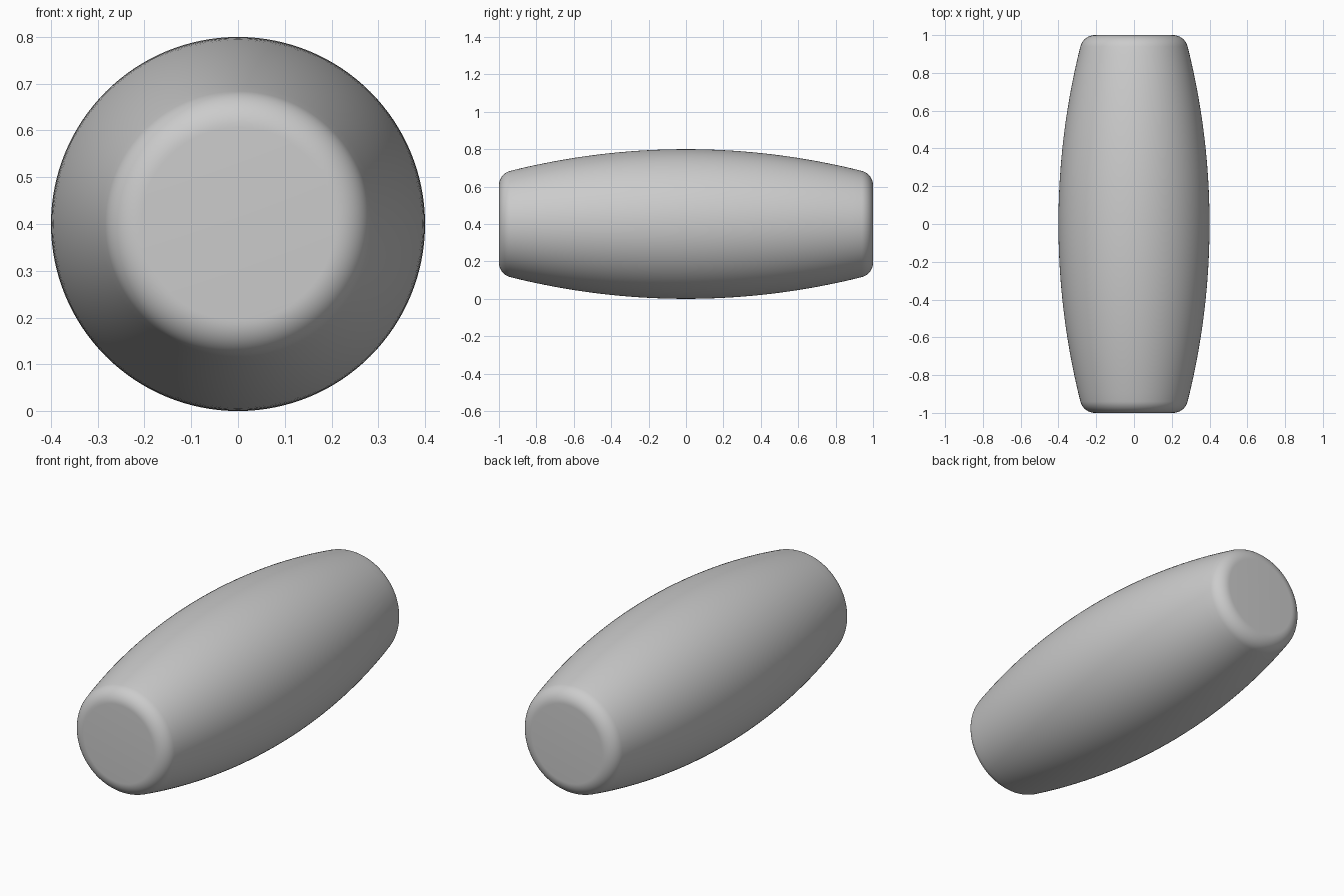
import bpy
import bmesh
from math import sin, cos, sqrt, atan2, pi, radians
from mathutils import Matrix, Vector

cube = bpy.data.objects.get("Cube")
if cube:
    bpy.data.objects.remove(cube, do_unlink=True)

# Main dimensions
HALF_LENGTH = 1.0
MAX_RADIUS = 0.4
ARC = 3.86       # radius of the bulging side
FILLET = 0.08    # radius of the rounded end rims
SEGMENTS = 128

# Material
grey = bpy.data.materials.new("plain_grey")
grey.use_nodes = True
colour = (0.6, 0.6, 0.6, 1)
grey.diffuse_color = colour
grey.node_tree.nodes["Principled BSDF"].inputs["Base Color"].default_value = colour

# Half profile as (radius, y): bulging side, then a rim tangent to side and cap
rim_y = HALF_LENGTH - FILLET
arc_centre = MAX_RADIUS - ARC
rim_r = arc_centre + sqrt((ARC - FILLET) ** 2 - rim_y ** 2)
tangent = atan2(rim_y, rim_r - arc_centre)

half = []
for i in range(1, 21):
    a = tangent * i / 20
    half.append((arc_centre + ARC * cos(a), ARC * sin(a)))
for i in range(1, 13):
    a = tangent + (pi / 2 - tangent) * i / 12
    half.append((rim_r + FILLET * cos(a), rim_y + FILLET * sin(a)))

# Mirror the profile to both ends
profile = [(r, -y) for r, y in reversed(half)] + [(MAX_RADIUS, 0)] + half

# Spin the profile around the long axis and close the flat ends
bm = bmesh.new()
rings = []
for r, y in profile:
    ring = []
    for k in range(SEGMENTS):
        a = 2 * pi * k / SEGMENTS
        ring.append(bm.verts.new((r * cos(a), y, r * sin(a) + MAX_RADIUS)))
    rings.append(ring)
for lower, upper in zip(rings, rings[1:]):
    for k in range(SEGMENTS):
        n = (k + 1) % SEGMENTS
        bm.faces.new((lower[k], lower[n], upper[n], upper[k]))
bm.faces.new(rings[0])
bm.faces.new(rings[-1])
bmesh.ops.recalc_face_normals(bm, faces=bm.faces)

mesh = bpy.data.meshes.new("barrel_body")
bm.to_mesh(mesh)
bm.free()
mesh.materials.append(grey)
body = bpy.data.objects.new("barrel_body", mesh)
bpy.context.collection.objects.link(body)

# Smooth shading
bpy.ops.object.select_all(action="DESELECT")
body.select_set(True)
bpy.context.view_layer.objects.active = body
bpy.ops.object.shade_smooth_by_angle(angle=radians(30))
